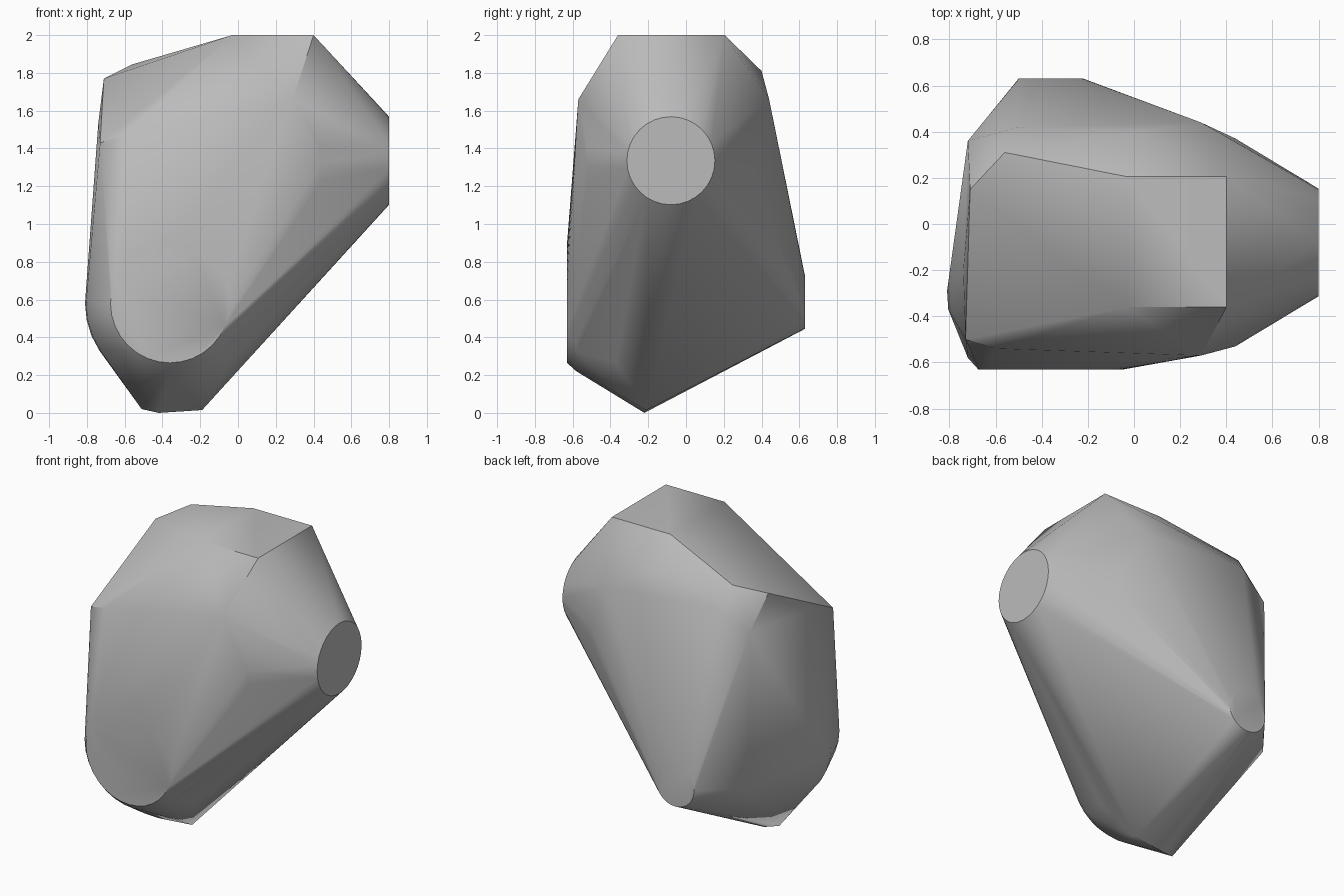
import bpy, bmesh
from math import sin, cos, pi, radians

old = bpy.data.objects.get("Cube")
if old:
    bpy.data.objects.remove(old, do_unlink=True)

# Single grey colour
grey = bpy.data.materials.new("plain grey")
grey.use_nodes = True
colour = (0.5, 0.5, 0.5, 1)
grey.diffuse_color = colour
grey.node_tree.nodes["Principled BSDF"].inputs["Base Color"].default_value = colour

points = []


def ring(axis, centre, radius, count=32):
    """Circle of hull points around the given axis."""
    for i in range(count):
        u, v = radius * cos(2 * pi * i / count), radius * sin(2 * pi * i / count)
        offset = (0, u, v) if axis == "x" else (u, 0, v)
        points.append([c + o for c, o in zip(centre, offset)])


# Front boss: flat disc flaring into the body
for y, r in ((-0.63, 0.315), (-0.58, 0.36), (-0.37, 0.445), (-0.29, 0.45)):
    ring("y", (-0.36, y, 0.58), r)

# Small back disc
ring("y", (-0.36, 0.63, 0.585), 0.14)

# Side boss: flat disc and its wider base
ring("x", (0.8, -0.08, 1.335), 0.233)
ring("x", (0.44, -0.08, 1.32), 0.45)

# Flat top
points += [(x, y, 2) for x in (-0.03, 0.4) for y in (-0.36, 0.205)]

# Shoulders at the front, back and far side
points += [(0.29, -0.57, 1.66), (-0.6, -0.54, 1.47), (-0.59, -0.45, 1.53),
           (-0.73, -0.5, 1.43), (-0.74, -0.2, 1.53),
           (-0.71, 0.15, 1.77), (-0.56, 0.31, 1.845),
           (-0.72, 0.36, 1.59), (-0.71, 0.36, 0.55),
           (-0.5, 0.42, 1.72), (0, 0.4, 1.81), (0.29, 0.44, 1.66)]

# Narrow bottom edge
points += [(-0.51, -0.25, 0.02), (-0.42, -0.22, 0), (-0.19, -0.21, 0.015)]

# Wrap the features in one faceted body
bm = bmesh.new()
for p in points:
    bm.verts.new(p)
hull = bmesh.ops.convex_hull(bm, input=bm.verts[:])
spare = {g for g in hull["geom_interior"] + hull["geom_unused"]
         if isinstance(g, bmesh.types.BMVert)}
bmesh.ops.delete(bm, geom=list(spare), context="VERTS")
bmesh.ops.dissolve_limit(bm, angle_limit=radians(0.5), verts=bm.verts[:], edges=bm.edges[:])
bmesh.ops.recalc_face_normals(bm, faces=bm.faces[:])

mesh = bpy.data.meshes.new("faceted_body")
bm.to_mesh(mesh)
bm.free()
mesh.materials.append(grey)
body = bpy.data.objects.new("faceted_body", mesh)
bpy.context.collection.objects.link(body)

# Soft blends with crisp disc and top edges
bpy.ops.object.select_all(action="DESELECT")
body.select_set(True)
bpy.context.view_layer.objects.active = body
bpy.ops.object.shade_smooth_by_angle(angle=radians(30))
